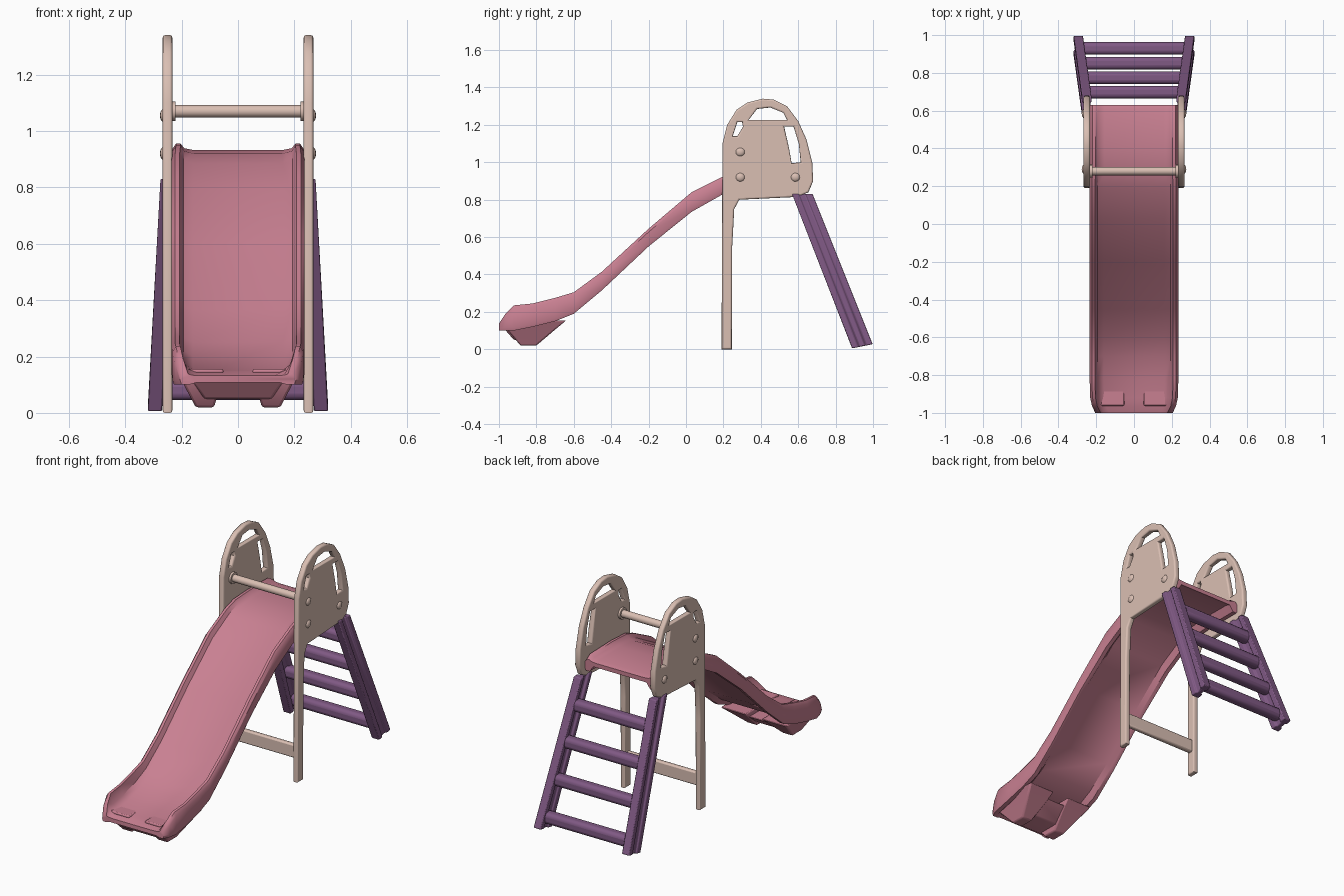
import bpy, bmesh, math
from mathutils import Matrix, Vector

if "Cube" in bpy.data.objects:
    bpy.data.objects.remove(bpy.data.objects["Cube"])


def material(name, rgb):
    m = bpy.data.materials.new(name)
    m.diffuse_color = (*rgb, 1)
    m.use_nodes = True
    m.node_tree.nodes["Principled BSDF"].inputs["Base Color"].default_value = m.diffuse_color
    return m


BEIGE = material("beige plastic", (0.70, 0.52, 0.45))
PINK = material("pink plastic", (0.58, 0.215, 0.285))
PURPLE = material("purple plastic", (0.215, 0.10, 0.23))


def smooth(ob, angle=40):
    bpy.ops.object.select_all(action='DESELECT')
    ob.select_set(True)
    bpy.context.view_layer.objects.active = ob
    bpy.ops.object.shade_smooth_by_angle(angle=math.radians(angle))


def finish(name, bm, mat, bevel=0, segments=2):
    bmesh.ops.recalc_face_normals(bm, faces=bm.faces)
    me = bpy.data.meshes.new(name)
    bm.to_mesh(me)
    bm.free()
    me.materials.append(mat)
    ob = bpy.data.objects.new(name, me)
    bpy.context.collection.objects.link(ob)
    if bevel:
        mod = ob.modifiers.new("soft edges", 'BEVEL')
        mod.width, mod.segments = bevel, segments
    smooth(ob)
    return ob


def loft(name, rings, mat, bevel=0):
    """Skin closed rings of equal length and cap both ends."""
    bm = bmesh.new()
    vs = [[bm.verts.new(p) for p in r] for r in rings]
    n = len(rings[0])
    for a, b in zip(vs, vs[1:]):
        for i in range(n):
            j = (i + 1) % n
            bm.faces.new((a[i], a[j], b[j], b[i]))
    bm.faces.new(vs[0])
    bm.faces.new(vs[-1][::-1])
    return finish(name, bm, mat, bevel)


def box(name, center, size, mat, bevel, segments=2):
    bm = bmesh.new()
    bmesh.ops.create_cube(bm, size=1, matrix=Matrix.Translation(center) @ Matrix.Diagonal((*size, 1)))
    return finish(name, bm, mat, bevel, segments)


def cylinder_x(name, x0, x1, y, z, r, mat, r2=None):
    bm = bmesh.new()
    rot = Matrix.Rotation(math.pi / 2, 4, 'Y')
    bmesh.ops.create_cone(bm, cap_ends=True, segments=16, radius1=r, radius2=r if r2 is None else r2,
                          depth=x1 - x0, matrix=Matrix.Translation(((x0 + x1) / 2, y, z)) @ rot)
    return finish(name, bm, mat)


def rect(x0, x1, y0, y1, z):
    return [(x0, y0, z), (x1, y0, z), (x1, y1, z), (x0, y1, z)]


# Side panels: leg and arched handle in one outline, with three cut-outs (y, z)
OUTLINE = [(.19, 0), (.245, 0), (.247, .55), (.258, .75), (.285, .80), (.60, .815), (.655, .84),
           (.68, .90), (.675, 1.0), (.645, 1.12), (.60, 1.22), (.54, 1.30), (.47, 1.335),
           (.41, 1.34), (.33, 1.32), (.27, 1.28), (.22, 1.20), (.195, 1.10)]
HOLES = [[(.335, 1.227), (.54, 1.227), (.52, 1.265), (.45, 1.293), (.38, 1.285)],
         [(.25, 1.14), (.275, 1.14), (.305, 1.19), (.30, 1.215), (.275, 1.215)],
         [(.525, 1.19), (.575, 1.19), (.603, 1.10), (.613, 1.0), (.565, .995), (.55, 1.08)]]


def side_panel(name, x):
    cu = bpy.data.curves.new(name, 'CURVE')
    cu.dimensions, cu.fill_mode = '2D', 'BOTH'
    cu.extrude, cu.bevel_depth, cu.bevel_resolution, cu.offset = .008, .009, 2, -.009
    for pts in [OUTLINE] + HOLES:
        sp = cu.splines.new('POLY')
        sp.points.add(len(pts) - 1)
        for p, (y, z) in zip(sp.points, pts):
            p.co = (y, z, 0, 1)
        sp.use_cyclic_u = True
    cu.materials.append(BEIGE)
    ob = bpy.data.objects.new(name, cu)
    bpy.context.collection.objects.link(ob)
    # curve x, y, z become world y, z, x
    ob.matrix_world = Matrix(((0, 0, 1, x), (1, 0, 0, 0), (0, 1, 0, 0), (0, 0, 0, 1)))
    bpy.ops.object.select_all(action='DESELECT')
    ob.select_set(True)
    bpy.context.view_layer.objects.active = ob
    bpy.ops.object.convert(target='MESH')
    smooth(bpy.context.view_layer.objects.active)


for side, s in (("left", -1), ("right", 1)):
    side_panel(side + "_side_panel", s * .25)
    # Moulded bumps on the outside of each panel
    for i, (y, z) in enumerate([(.29, 1.055), (.29, .92), (.585, .92)]):
        bm = bmesh.new()
        bmesh.ops.create_uvsphere(bm, u_segments=12, v_segments=8, radius=1,
                                  matrix=Matrix.Translation((s * .262, y, z)) @ Matrix.Diagonal((.015, .026, .024, 1)))
        finish(f"{side}_bump_{i}", bm, BEIGE)
    # Collar where the top bar meets the panel
    cylinder_x(side + "_bar_collar", s * .229 - .008, s * .229 + .008, .28, 1.07, .034, BEIGE)

# Bars joining the panels
cylinder_x("top_bar", -.235, .235, .28, 1.07, .022, BEIGE)
box("lower_cross_bar", (0, .217, .175), (.48, .03, .08), BEIGE, .008)

# Slide and platform: y, rim height, bed height, skirt height, half width
STATIONS = [(.63, .93, .92, .86, .232), (.60, .95, .93, .86, .232), (.40, .955, .932, .86, .232),
            (.27, .948, .92, .85, .232), (.19, .92, .885, .825, .235), (.03, .84, .795, .735, .235),
            (-.20, .645, .60, .55, .235), (-.45, .415, .365, .315, .235), (-.60, .305, .25, .19, .235),
            (-.70, .275, .20, .15, .235), (-.82, .245, .165, .12, .235), (-.92, .235, .15, .10, .232),
            (-.965, .19, .143, .10, .222), (-1.0, .138, .132, .10, .205)]


def channel(y, rim, bed, skirt, w):
    base = min(bed - .02, max(skirt, bed - .025))
    half = [(w - .055, base), (w - .03, skirt), (w - .005, skirt), (w, skirt + .015), (w, max(rim - .018, skirt + .02)),
            (w - .012, rim), (w - .028, rim), (w - .042, bed + (rim - bed) * .3), (w - .075, bed)]
    ring = half + [(-x, z) for x, z in reversed(half)]
    return [(x, y, z) for x, z in ring]


loft("slide_chute", [channel(*s) for s in STATIONS], PINK)

# Moulded feet under the slide exit
for side, s in (("left", -1), ("right", 1)):
    rings = [rect(.05, .222, -.965, -.64, .155), rect(.06, .195, -.955, -.70, .105),
             rect(.085, .15, -.885, -.80, .02)]
    loft(side + "_slide_foot", [[(s * x, y, z) for x, y, z in r] for r in rings], PINK, .008)
loft("slide_exit_base", [rect(-.17, .17, -.985, -.68, .125), rect(-.12, .12, -.92, -.78, .05)], PINK, .008)


# Ladder rails: grooved section splaying outwards and backwards
def rail_at(z):
    t = 1 - z / .83
    return .25 + .045 * t, .622 + .323 * t


SECTION = [(.025, .055), (.025, .022), (.014, .015), (.014, -.015), (.025, -.022), (.025, -.055)]
SECTION += [(-x, y) for x, y in reversed(SECTION)]
for side, s in (("left", -1), ("right", 1)):
    rings = []
    for z, tilt in ((.005, .2), (.83, 0)):
        cx, cy = rail_at(z)
        rings.append([(s * (cx + x), cy + y, z + tilt * (y + .055)) for x, y in SECTION])
    loft(side + "_ladder_rail", rings, PURPLE, .005)

# Ladder rungs
for i, z in enumerate((.08, .28, .48, .675)):
    cx, cy = rail_at(z)
    box(f"rung_{i + 1}", (0, cy + .016, z), (2 * cx, .066, .068), PURPLE, .022, 3)
